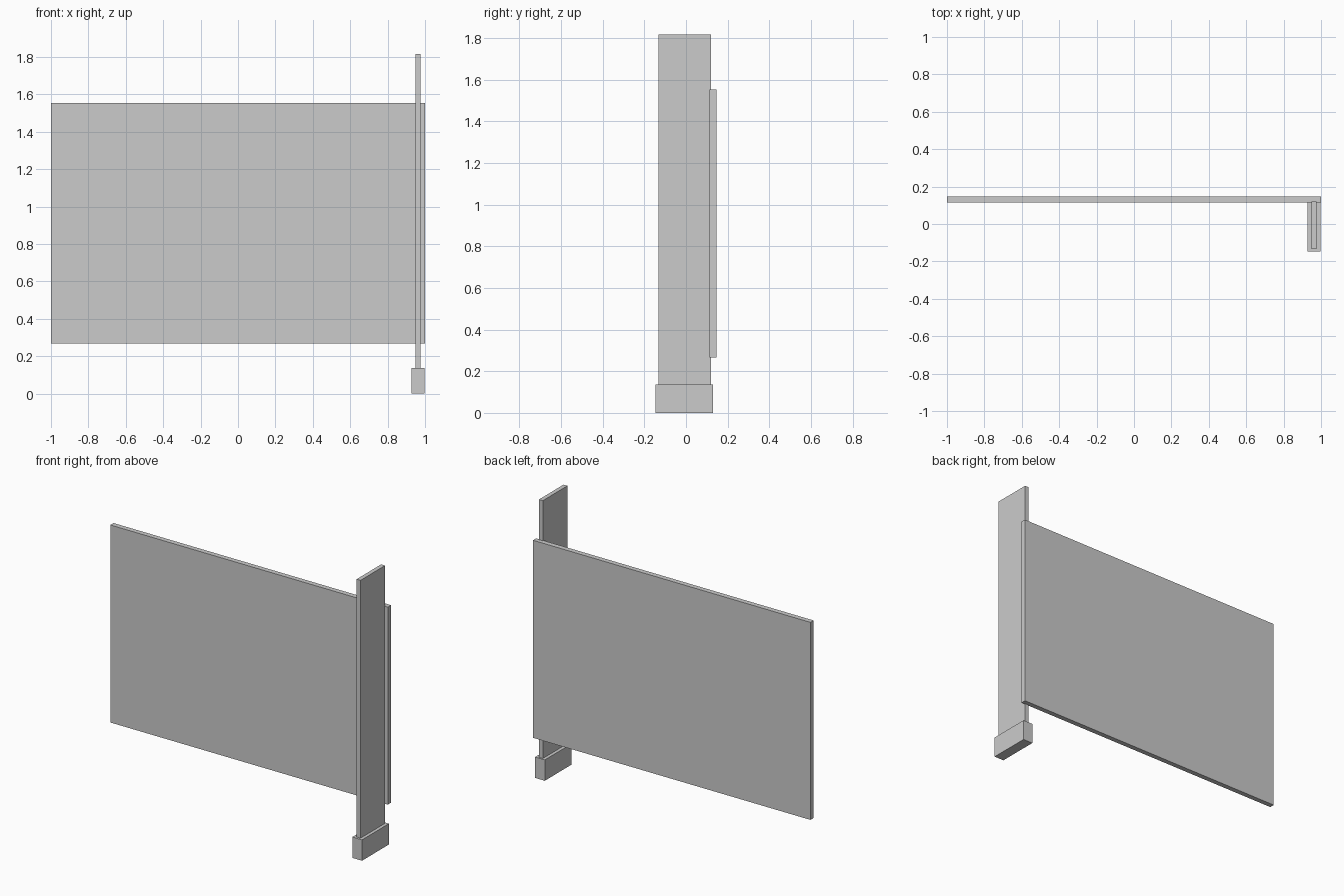
import bpy

if "Cube" in bpy.data.objects:
    bpy.data.objects.remove(bpy.data.objects["Cube"])


def box(name, x, y, z):
    """Add a box spanning the given (min, max) ranges."""
    bpy.ops.mesh.primitive_cube_add(size=1, location=[(a + b) / 2 for a, b in (x, y, z)])
    obj = bpy.context.object
    obj.name = name
    obj.scale = [b - a for a, b in (x, y, z)]
    bpy.ops.object.transform_apply(location=False, rotation=False, scale=True)
    return obj


# Wide flat panel at the back
box("panel", (-1.0, 1.0), (0.114, 0.147), (0.267, 1.554))

# Upright board carrying the panel at its right end
box("post", (0.948, 0.976), (-0.133, 0.120), (0.136, 1.816))

# Foot block under the post
box("foot", (0.927, 0.997), (-0.147, 0.130), (0.0, 0.136))
